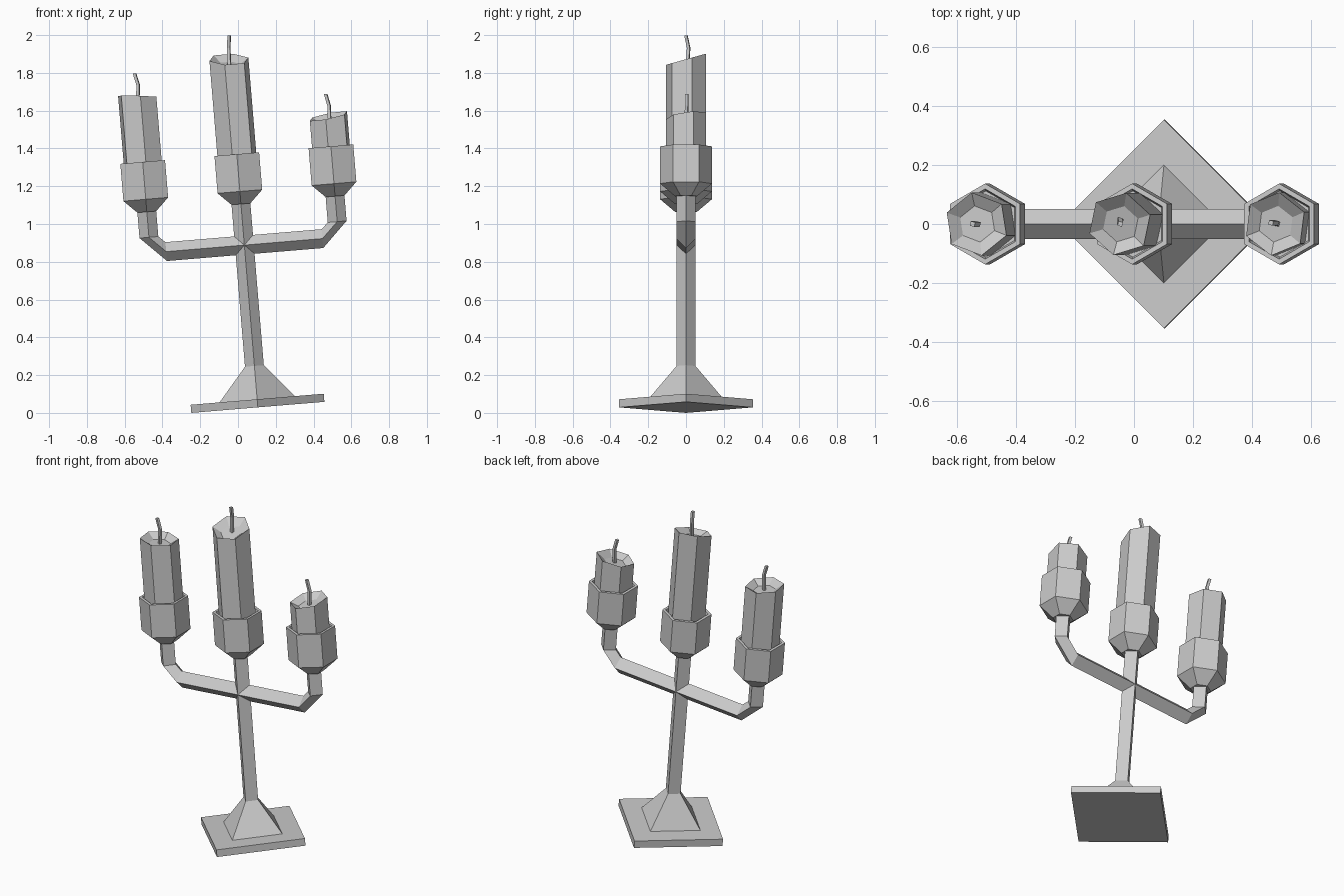
import bpy, bmesh, math
from mathutils import Matrix, Vector

if "Cube" in bpy.data.objects:
    bpy.data.objects.remove(bpy.data.objects["Cube"])

# The whole piece leans slightly to the left
LEAN = math.radians(4.75)
R_BASE = 0.3536
PLACE = (Matrix.Translation((0.105, 0, R_BASE * math.sin(LEAN)))
         @ Matrix.Rotation(-LEAN, 4, 'Y'))


def ring(n, r, center, turn=0.0, slope=(0, 0)):
    """Horizontal polygon; slope tilts it along x and y."""
    pts = []
    for i in range(n):
        a = math.radians(turn) + 2 * math.pi * i / n
        x, y = r * math.cos(a), r * math.sin(a)
        pts.append(Vector(center) + Vector((x, y, x * slope[0] + y * slope[1])))
    return pts


def loft(name, rings):
    """Skin a list of matching rings and cap both ends."""
    bm = bmesh.new()
    loops = [[bm.verts.new(PLACE @ p) for p in r] for r in rings]
    n = len(loops[0])
    for a, b in zip(loops, loops[1:]):
        for i in range(n):
            j = (i + 1) % n
            bm.faces.new((a[i], a[j], b[j], b[i]))
    bm.faces.new(loops[0][::-1])
    bm.faces.new(loops[-1])
    bmesh.ops.recalc_face_normals(bm, faces=bm.faces)
    me = bpy.data.meshes.new(name)
    bm.to_mesh(me)
    bm.free()
    ob = bpy.data.objects.new(name, me)
    bpy.context.collection.objects.link(ob)
    return ob


# Square foot, pyramid and stem
loft("base_plate", [ring(4, R_BASE, (0, 0, z)) for z in (0, 0.043)])
loft("stem", [ring(4, r, (0, 0, z))
              for r, z in ((0.2, 0.043), (0.05, 0.22), (0.05, 1.09))])

# Two mirrored arms with a diamond section, bending up into the cups
for side, label in ((-1, "left"), (1, "right")):
    t = 0.05

    def upright(x, z):
        return [Vector((side * x, dy, z + dz))
                for dy, dz in ((0, t), (t, 0), (0, -t), (-t, 0))]

    def level(x, z):
        return [Vector((side * (x + dx), dy, z))
                for dx, dy in ((-t, 0), (0, t), (t, 0), (0, -t))]

    loft(label + "_arm", [upright(0, 0.862), upright(0.415, 0.862),
                          level(0.5, 0.945), level(0.5, 1.09)])

# name, x, candle top, turn, top slope, wick path (offset x, y, height)
CANDLES = (
    ("left", -0.5, 1.693, 9, (-0.11, -0.04),
     ((0, 0, -0.035), (0.01, 0, 0.06), (-0.004, 0, 0.122))),
    ("middle", 0.0, 1.849, -13, (-0.08, 0.28),
     ((0, 0.008, -0.035), (0.004, 0.014, 0.06), (0.012, 0, 0.125))),
    ("right", 0.5, 1.506, -8, (0.12, 0.14),
     ((0.004, 0, -0.035), (0.008, 0.004, 0.055), (-0.005, 0.004, 0.118))),
)
for label, x, top, turn, slope, wick in CANDLES:
    # Hexagonal cup with a shallow recess
    loft(label + "_cup", [ring(6, r, (x, 0, z), 30) for r, z in (
        (0.058, 1.08), (0.137, 1.147), (0.137, 1.345),
        (0.119, 1.345), (0.112, 1.315))])
    # Candle with a slanted, hollowed top
    loft(label + "_candle", [
        ring(6, 0.108, (x, 0, 1.31), 30 + turn),
        ring(6, 0.108, (x, 0, top), 30 + turn, slope),
        ring(6, 0.062, (x, 0, top - 0.03), 30 + turn, slope)])
    # Bent wick
    loft(label + "_wick", [ring(4, 0.011, (x + dx, dy, top + dz), 30)
                           for dx, dy, dz in wick])
